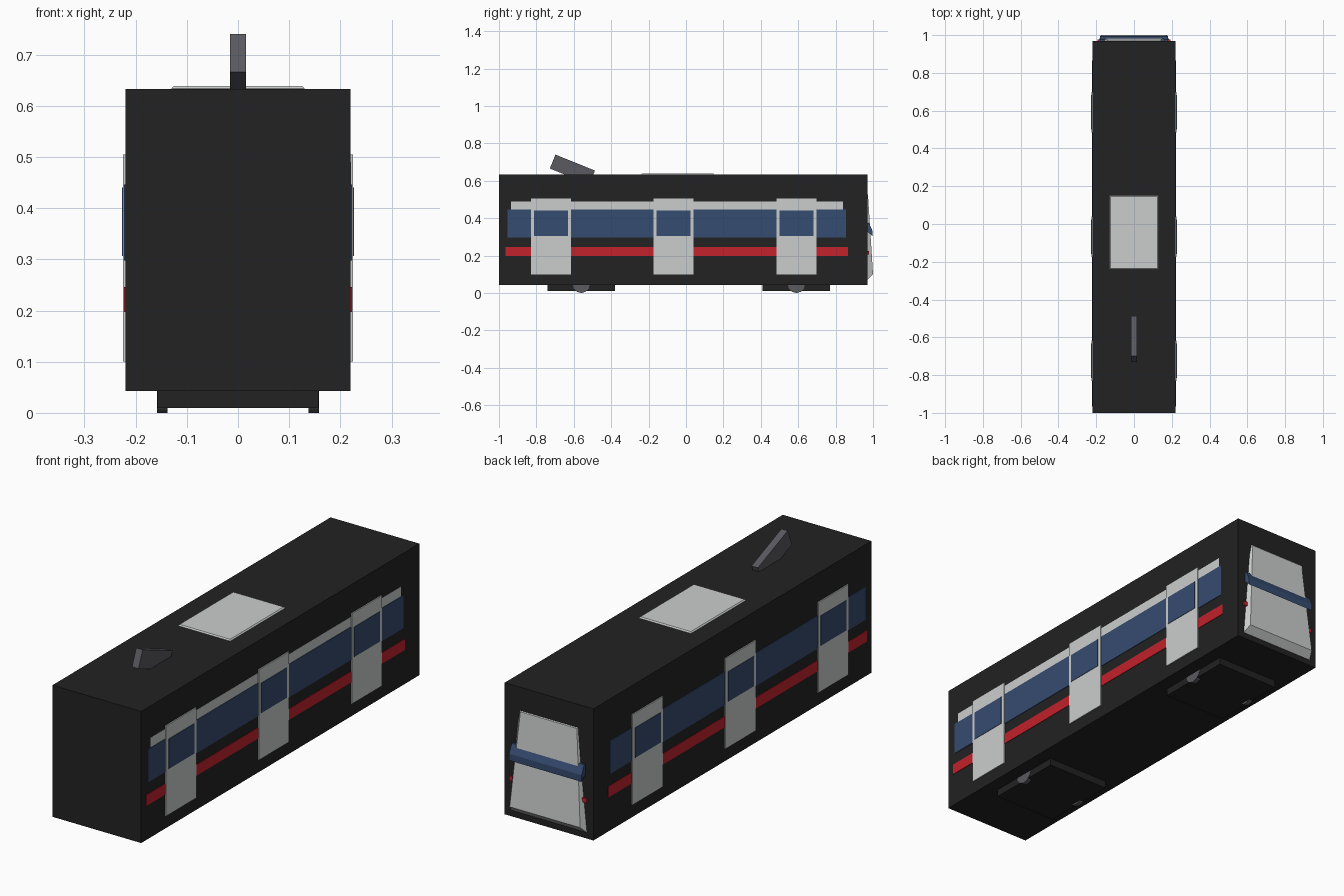
import bpy, bmesh, math
from mathutils import Matrix

if "Cube" in bpy.data.objects:
    bpy.data.objects.remove(bpy.data.objects["Cube"])


def material(name, r, g, b):
    m = bpy.data.materials.new(name)
    m.diffuse_color = (r, g, b, 1)
    m.use_nodes = True
    m.node_tree.nodes["Principled BSDF"].inputs["Base Color"].default_value = m.diffuse_color
    return m


BLACK = material("black", 0.016, 0.016, 0.016)
WHITE = material("pale grey", 0.60, 0.61, 0.61)
BLUE = material("dark blue", 0.036, 0.072, 0.16)
RED = material("red", 0.54, 0.016, 0.025)
GREY = material("dark grey", 0.10, 0.10, 0.115)


def finish(name, bm, mat):
    bmesh.ops.recalc_face_normals(bm, faces=bm.faces)
    me = bpy.data.meshes.new(name)
    bm.to_mesh(me)
    bm.free()
    me.materials.append(mat)
    ob = bpy.data.objects.new(name, me)
    bpy.context.collection.objects.link(ob)
    return ob


def box(name, x, y, z, mat, bevel=0):
    """Box from (min, max) ranges."""
    bm = bmesh.new()
    bmesh.ops.create_cube(bm, size=1)
    for v in bm.verts:
        v.co = [r[0] if c < 0 else r[1] for c, r in zip(v.co, (x, y, z))]
    if bevel:
        bmesh.ops.bevel(bm, geom=[e for e in bm.edges if all(v.co.z > z[0] + 1e-4 for v in e.verts)],
                        offset=bevel, segments=1, affect='EDGES')
    return finish(name, bm, mat)


def loft(name, loops, mat):
    """Closed solid between two matching loops of points."""
    bm = bmesh.new()
    a, b = [[bm.verts.new(p) for p in loop] for loop in loops]
    bm.faces.new(a)
    bm.faces.new(b)
    for i in range(len(a)):
        j = (i + 1) % len(a)
        bm.faces.new((a[i], a[j], b[j], b[i]))
    return finish(name, bm, mat)


def side_plate(name, side, out, y, z, mat):
    xs = sorted((side * 0.215, side * out))
    return box(name, xs, y, z, mat)


# Carriage body
box("body", (-0.22, 0.22), (-1.0, 0.97), (0.043, 0.633), BLACK)

# Stripes, doors and door windows on both sides
for side, label in ((1, "right"), (-1, "left")):
    side_plate(label + "_blue_band", side, 0.2225, (-0.955, 0.855), (0.298, 0.446), BLUE)
    side_plate(label + "_red_stripe", side, 0.2225, (-0.965, 0.865), (0.197, 0.246), RED)
    for i, y in enumerate((-0.723, -0.067, 0.592)):
        side_plate(f"{label}_door_{i}", side, 0.225, (y - 0.107, y + 0.107), (0.10, 0.505), WHITE)
        side_plate(f"{label}_door_window_{i}", side, 0.227, (y - 0.091, y + 0.091), (0.306, 0.44), BLUE)
# Pale strip above the right windows
side_plate("right_pale_strip", 1, 0.2205, (-0.935, 0.84), (0.44, 0.49), WHITE)

# Roof unit and tilted current collector
box("roof_unit", (-0.13, 0.13), (-0.24, 0.15), (0.63, 0.639), WHITE, 0.005)
arm = box("current_collector", (-0.016, 0.016), (0, 0.228), (-0.08, 0), GREY)
arm.data.transform(Matrix.Translation((0, -0.698, 0.74)) @ Matrix.Rotation(math.radians(-22), 4, 'X'))

# Bogies with wheels
for n, y in (("front", -0.56), ("rear", 0.59)):
    box(n + "_bogie", (-0.157, 0.157), (y - 0.18, y + 0.18), (0.01, 0.044), BLACK)
    for side, label in ((1, "right"), (-1, "left")):
        bm = bmesh.new()
        bmesh.ops.create_cone(bm, cap_ends=True, segments=12, radius1=0.046, radius2=0.046, depth=0.02,
                              matrix=Matrix.Translation((side * 0.148, y, 0.046)) @ Matrix.Rotation(math.pi / 2, 4, 'Y'))
        finish(f"{n}_{label}_wheel", bm, GREY)

# Sloping cab end panel
loft("cab_panel", [
    [(-0.152, 0.965, 0.535), (0.152, 0.965, 0.535), (0.19, 0.965, 0.065), (-0.19, 0.965, 0.065)],
    [(-0.14, 0.973, 0.525), (0.14, 0.973, 0.525), (0.175, 1.0, 0.10), (-0.175, 1.0, 0.10)]], WHITE)

# Blue visor band across the cab
profile = [(0.968, 0.375), (0.978, 0.375), (0.996, 0.335), (0.996, 0.305), (0.968, 0.33)]
loft("cab_band", [[(x, y, z) for y, z in profile] for x in (-0.18, 0.18)], BLUE)

# Tail lamps
for side, label in ((1, "right"), (-1, "left")):
    xs = sorted((side * 0.165, side * 0.192))
    box(label + "_tail_lamp", xs, (0.965, 0.978), (0.205, 0.225), RED)
